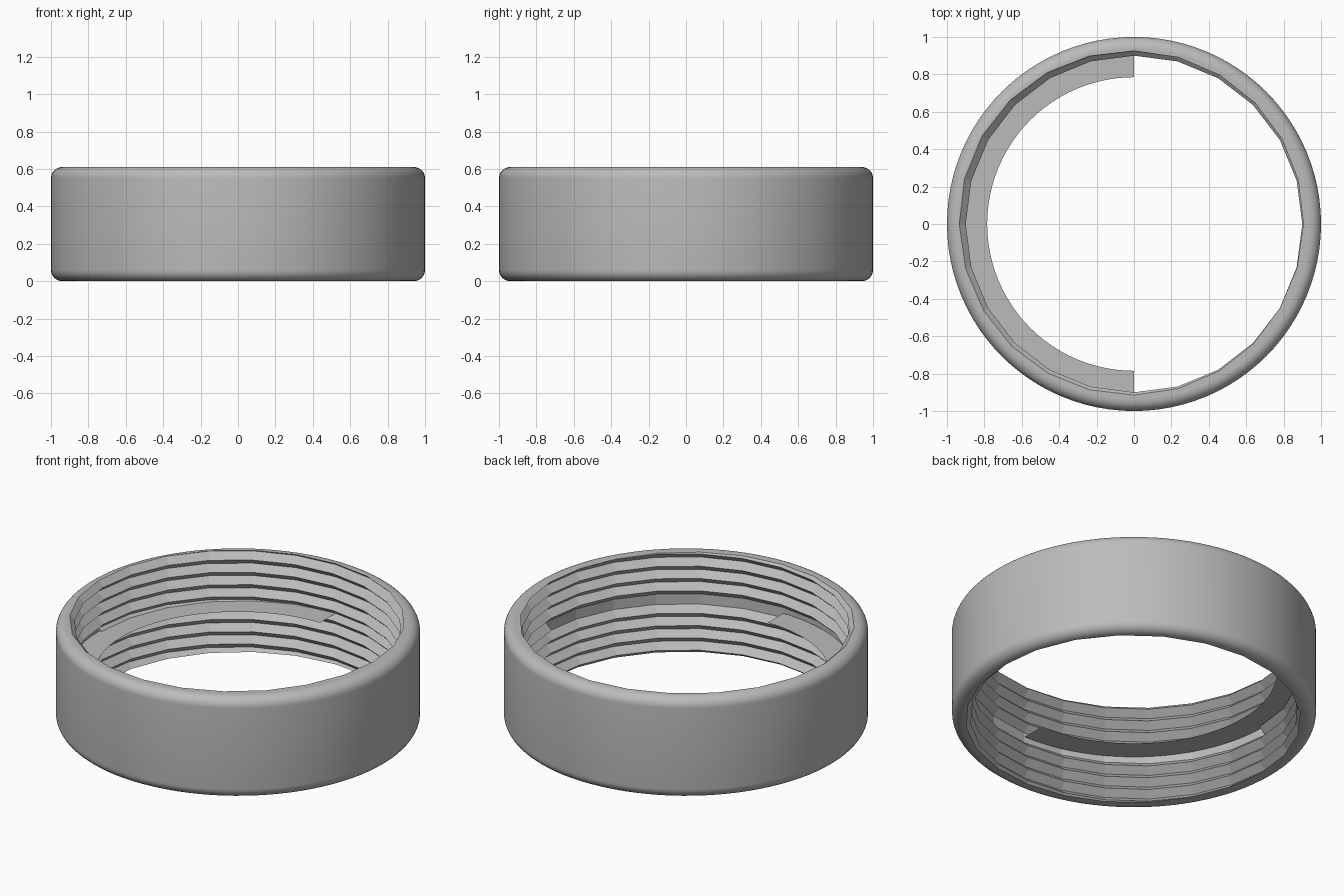
import bpy, bmesh
from math import sin, cos, pi, tau, radians
from mathutils import Matrix, Vector

if "Cube" in bpy.data.objects:
    bpy.data.objects.remove(bpy.data.objects["Cube"])

HEIGHT, FILLET = 0.61, 0.06
ROOT, CREST = 0.94, 0.90
PITCH, START = 0.0745, 0.28
SIDES, FINE = 24, 96
# Half turn about the y axis, through the middle of the ring
FLIP = (Matrix.Translation((0, 0, HEIGHT / 2)) @ Matrix.Rotation(pi, 4, 'Y')
        @ Matrix.Translation((0, 0, -HEIGHT / 2)))

grey = bpy.data.materials.new("plain grey")
grey.use_nodes = True
grey.diffuse_color = (0.5, 0.5, 0.5, 1)
grey.node_tree.nodes["Principled BSDF"].inputs["Base Color"].default_value = (0.5, 0.5, 0.5, 1)


def polar(r, a, z):
    return Vector((r * cos(a), r * sin(a), z))


def sheet(bm, columns):
    """Join neighbouring columns of points with quads."""
    cols = [[bm.verts.new(p) for p in c] for c in columns]
    for a, b in zip(cols, cols[1:]):
        for j in range(len(a) - 1):
            bm.faces.new((a[j], a[j + 1], b[j + 1], b[j]))
    return cols


def finish(bm, name, smooth=False, flip=False):
    bmesh.ops.remove_doubles(bm, verts=bm.verts, dist=1e-5)
    if flip:
        bm.transform(FLIP)
    mesh = bpy.data.meshes.new(name)
    bm.to_mesh(mesh)
    bm.free()
    mesh.materials.append(grey)
    obj = bpy.data.objects.new(name, mesh)
    bpy.context.collection.objects.link(obj)
    if smooth:
        bpy.ops.object.select_all(action='DESELECT')
        obj.select_set(True)
        bpy.context.view_layer.objects.active = obj
        bpy.ops.object.shade_smooth_by_angle(angle=radians(35))


def rim_radius(a):
    """Thread radius where the rim cuts it."""
    t = ((HEIGHT - START) / PITCH - a / tau) % 1
    return CREST + (ROOT - CREST) * abs(2 * t - 1)


# Outer wall with rounded top and bottom edges
corner = [(1 - FILLET + FILLET * cos(k * pi / 16), FILLET * sin(k * pi / 16)) for k in range(9)]
profile = [(r, HEIGHT - FILLET + h) for r, h in reversed(corner)]
profile += [(r, FILLET - h) for r, h in corner]
bm = bmesh.new()
sheet(bm, [[polar(r, i * tau / FINE, z) for r, z in profile] for i in range(FINE + 1)])
finish(bm, "outer_wall", smooth=True)

# Plain band inside, between the two threads
bm = bmesh.new()
sheet(bm, [[polar(ROOT, i * tau / SIDES, z) for z in (0.2, 0.41)] for i in range(SIDES + 1)])
finish(bm, "inner_band")

for side, flip in (("upper", False), ("lower", True)):
    # Helical ridge, trimmed at the rim
    bm = bmesh.new()
    columns = []
    for i in range(6 * SIDES):
        a, z = i * tau / SIDES, START + PITCH * i / SIDES
        columns.append([polar(ROOT, a, z), polar(CREST, a, z + PITCH / 2), polar(ROOT, a, z + PITCH)])
    cols = sheet(bm, columns)
    bm.faces.new(reversed(cols[0]))
    bmesh.ops.remove_doubles(bm, verts=bm.verts, dist=1e-5)
    bmesh.ops.bisect_plane(bm, geom=bm.verts[:] + bm.edges[:] + bm.faces[:],
                           plane_co=(0, 0, HEIGHT), plane_no=(0, 0, 1), clear_outer=True)
    finish(bm, side + "_thread", flip=flip)

    # Flat rim between the rounded edge and the thread
    bm = bmesh.new()
    columns = []
    step = FINE // SIDES
    for i in range(FINE + 1):
        a, b = (k * tau / SIDES for k in (i // step, i // step + 1))
        inner = polar(rim_radius(a), a, HEIGHT).lerp(polar(rim_radius(b), b, HEIGHT), i % step / step)
        columns.append([polar(1 - FILLET, i * tau / FINE, HEIGHT), inner])
    sheet(bm, columns)
    bmesh.ops.reverse_faces(bm, faces=bm.faces)
    bmesh.ops.recalc_face_normals(bm, faces=bm.faces)
    if sum(f.normal.z for f in bm.faces) < 0:
        bmesh.ops.reverse_faces(bm, faces=bm.faces)
    finish(bm, side + "_rim", flip=flip)

# Thin half-ring ledge on one side, at mid height
bm = bmesh.new()
for z, up in ((HEIGHT / 2 + 0.001, True), (HEIGHT / 2 - 0.001, False)):
    radii = (ROOT - 0.01, 0.785) if up else (0.785, ROOT - 0.01)
    sheet(bm, [[polar(r, pi / 2 + i * pi / 48, z) for r in radii] for i in range(49)])
bmesh.ops.recalc_face_normals(bm, faces=bm.faces)
for f in bm.faces:
    if f.normal.z * (f.calc_center_median().z - HEIGHT / 2) < 0:
        f.normal_flip()
finish(bm, "ledge")
